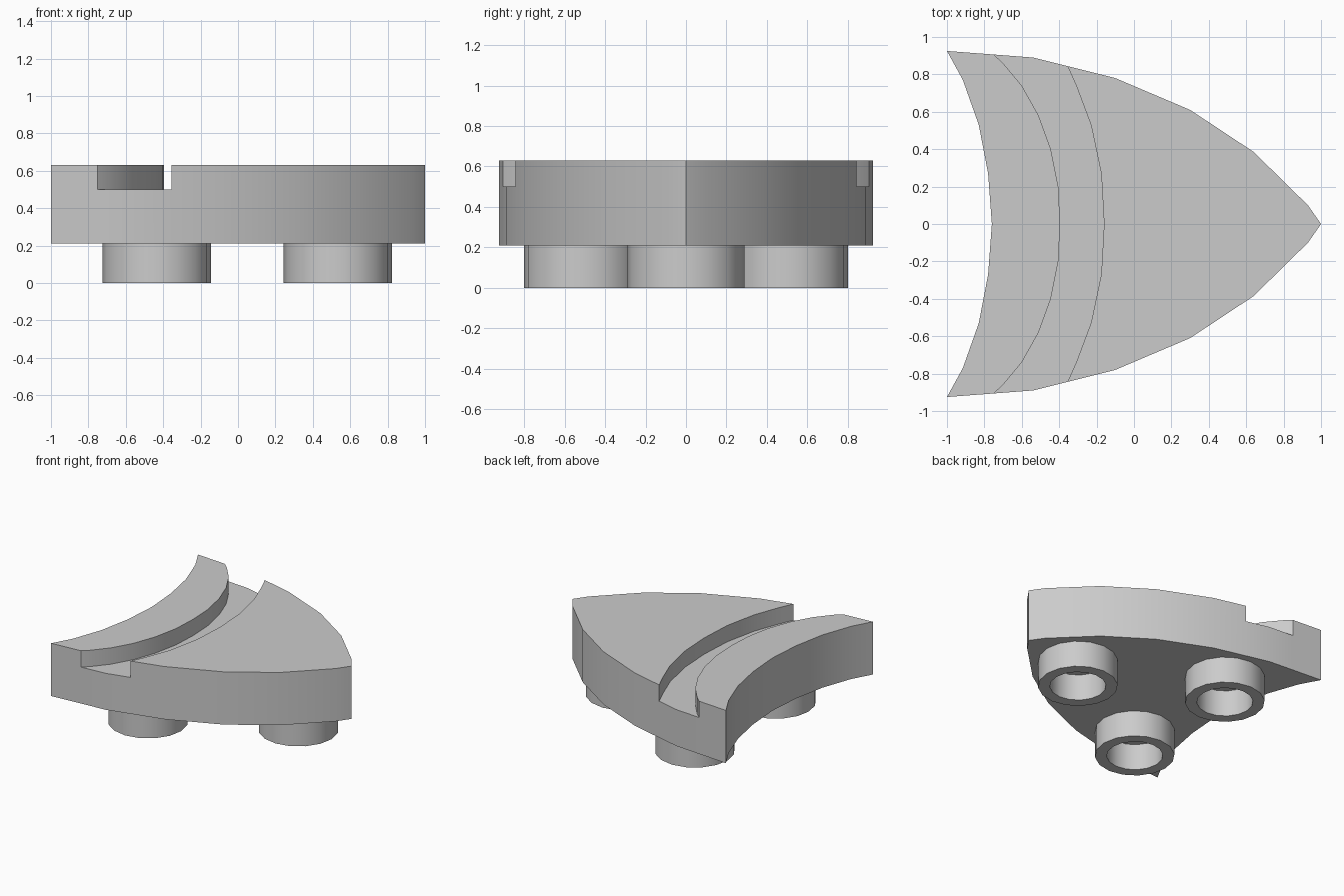
import bpy
import bmesh
from math import radians, tau
from mathutils import Vector

cube = bpy.data.objects.get("Cube")
if cube:
    bpy.data.objects.remove(cube, do_unlink=True)

BASE, FLOOR, TOP = 0.21, 0.50, 0.63

grey = bpy.data.materials.new("plain grey")
grey.use_nodes = True
grey.diffuse_color = (0.6, 0.6, 0.6, 1)
grey.node_tree.nodes["Principled BSDF"].inputs["Base Color"].default_value = grey.diffuse_color


def finish(bm, name):
    bmesh.ops.recalc_face_normals(bm, faces=bm.faces[:])
    mesh = bpy.data.meshes.new(name)
    bm.to_mesh(mesh)
    bm.free()
    mesh.materials.append(grey)
    obj = bpy.data.objects.new(name, mesh)
    bpy.context.collection.objects.link(obj)
    bpy.ops.object.select_all(action="DESELECT")
    obj.select_set(True)
    bpy.context.view_layer.objects.active = obj
    bpy.ops.object.shade_smooth_by_angle(angle=radians(31))
    return obj


def mirrored(half):
    """Continue a half curve that ends on y = 0 to the other side."""
    return half + [(x, -y) for x, y in half[-2::-1]]


def raise_faces(bm, faces, height, keep):
    result = bmesh.ops.extrude_face_region(bm, geom=faces, use_keep_orig=keep)["geom"]
    verts = [g for g in result if isinstance(g, bmesh.types.BMVert)]
    bmesh.ops.translate(bm, vec=(0, 0, height), verts=verts)
    if not keep:
        for f in faces:
            if f.is_valid:
                bm.faces.remove(f)
    return [g for g in result if isinstance(g, bmesh.types.BMFace)]


# Curves running across the slab, from the +y edge to the -y edge
hollow = mirrored([(-1, .925), (-.915, .77), (-.83, .53), (-.78, .27), (-.76, 0)])
groove_back = mirrored([(-.75, .906), (-.7, .86), (-.6, .74), (-.51, .58),
                        (-.445, .4), (-.405, .2), (-.395, 0)])
groove_front = mirrored([(-.355, .844), (-.305, .73), (-.23, .53), (-.175, .27), (-.16, 0)])
nose = mirrored([(-.1, .78), (.3, .61), (.64, .385), (.93, .1), (1, 0)])
side = (-.54, .89)

# Slab: three bands raised together, then the two outer bands raised past the groove
bm = bmesh.new()
points = {}


def band(loop):
    for p in loop:
        if p not in points:
            points[p] = bm.verts.new((*p, BASE))
    return bm.faces.new([points[p] for p in loop])


bands = [band(hollow + groove_back[::-1]),
         band(groove_back + [(side[0], -side[1])] + groove_front[::-1] + [side]),
         band(groove_front + nose[::-1])]
tops = raise_faces(bm, bands, FLOOR - BASE, True)
tops.sort(key=lambda f: sum(v.co.x for v in f.verts) / len(f.verts))
for f in (tops[0], tops[2]):
    raise_faces(bm, [f], TOP - FLOOR, False)
finish(bm, "grooved_slab")

# Hollow round pegs underneath
for name, x, y in (("front_peg", -.435, -.51), ("back_peg", -.435, .51), ("tip_peg", .533, 0)):
    bm = bmesh.new()
    ring = [bm.verts.new((r, 0, z)) for r, z in ((.205, BASE), (.205, 0), (.29, 0), (.29, BASE))]
    edges = [bm.edges.new(pair) for pair in zip(ring, ring[1:])]
    bmesh.ops.spin(bm, geom=ring + edges, axis=(0, 0, 1), cent=(0, 0, 0),
                   angle=tau, steps=16, use_merge=True)
    bmesh.ops.remove_doubles(bm, verts=bm.verts[:], dist=0.0005)
    bmesh.ops.translate(bm, vec=Vector((x, y, 0)), verts=bm.verts[:])
    finish(bm, name)
